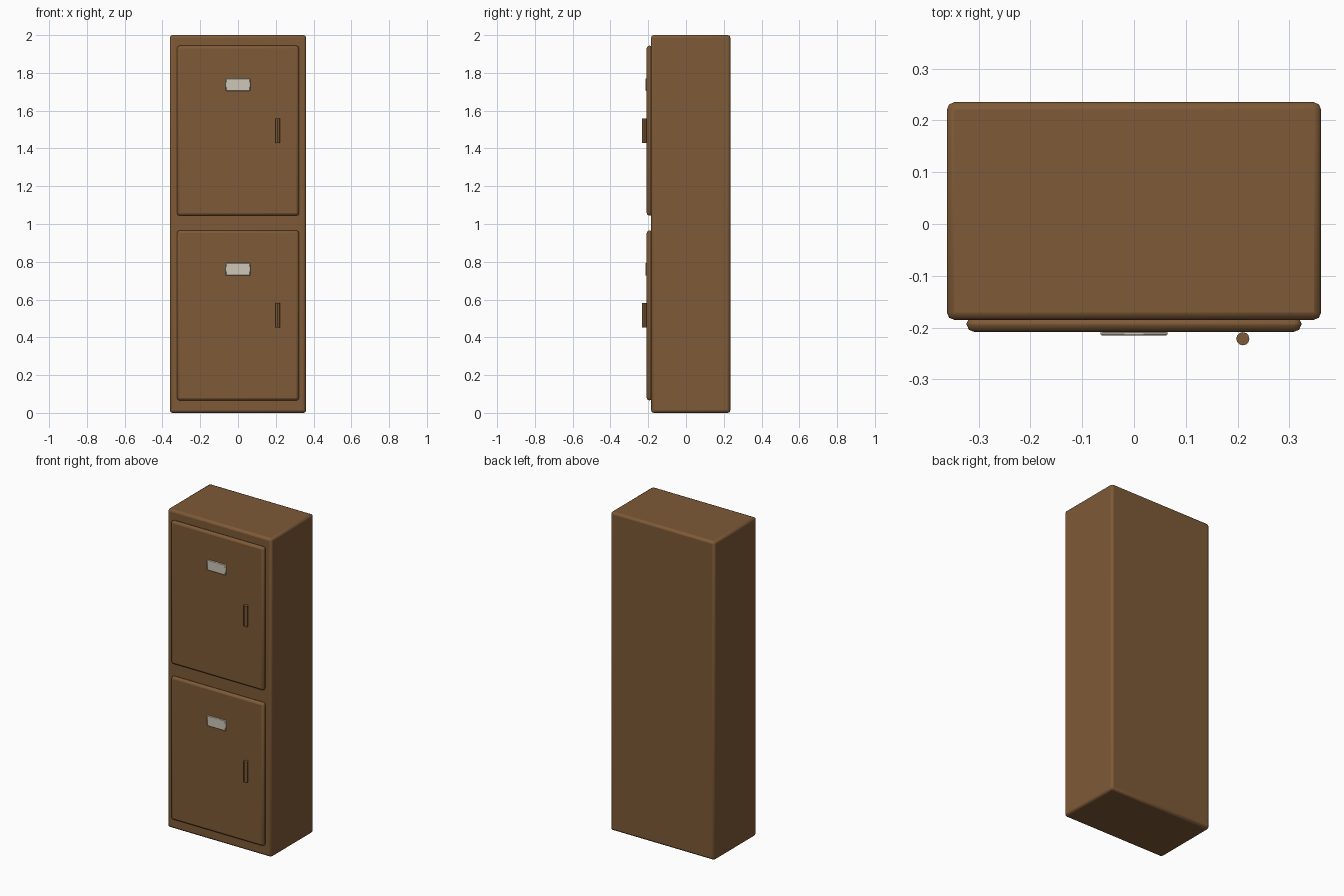
import bpy

if "Cube" in bpy.data.objects:
    bpy.data.objects.remove(bpy.data.objects["Cube"])

def material(name, rgb):
    m = bpy.data.materials.new(name)
    m.diffuse_color = (*rgb, 1)
    m.use_nodes = True
    m.node_tree.nodes["Principled BSDF"].inputs["Base Color"].default_value = m.diffuse_color
    return m

brown = material("brown", (0.21, 0.102, 0.038))
cream = material("cream", (0.62, 0.57, 0.48))

def finish(name, mat):
    ob = bpy.context.object
    ob.name = name
    ob.data.materials.append(mat)
    bpy.ops.object.shade_smooth_by_angle()
    return ob

def box(name, x, y, z, mat, bevel, segments):
    """Bevelled box from (min, max) ranges on each axis."""
    ranges = (x, y, z)
    bpy.ops.mesh.primitive_cube_add(size=1, location=[(a + b) / 2 for a, b in ranges])
    bpy.context.object.scale = [b - a for a, b in ranges]
    bpy.ops.object.transform_apply(location=False, rotation=False, scale=True)
    ob = finish(name, mat)
    mod = ob.modifiers.new("bevel", "BEVEL")
    mod.width, mod.segments = bevel, segments
    return ob

# Cabinet body
box("cabinet_body", (-0.361, 0.361), (-0.185, 0.235), (0, 2), brown, 0.014, 2)

# Two identical compartments: door, label plate, handle
for name, zc in (("lower", 0.516), ("upper", 1.494)):
    box(name + "_door", (-0.323, 0.323), (-0.208, -0.178),
        (zc - 0.45, zc + 0.45), brown, 0.014, 2)
    box(name + "_label_plate", (-0.065, 0.065), (-0.2155, -0.2065),
        (zc + 0.211, zc + 0.277), cream, 0.003, 1)
    bpy.ops.mesh.primitive_cylinder_add(vertices=12, radius=0.0127, depth=0.13,
                                        location=(0.21, -0.2215, zc))
    finish(name + "_handle", brown)
